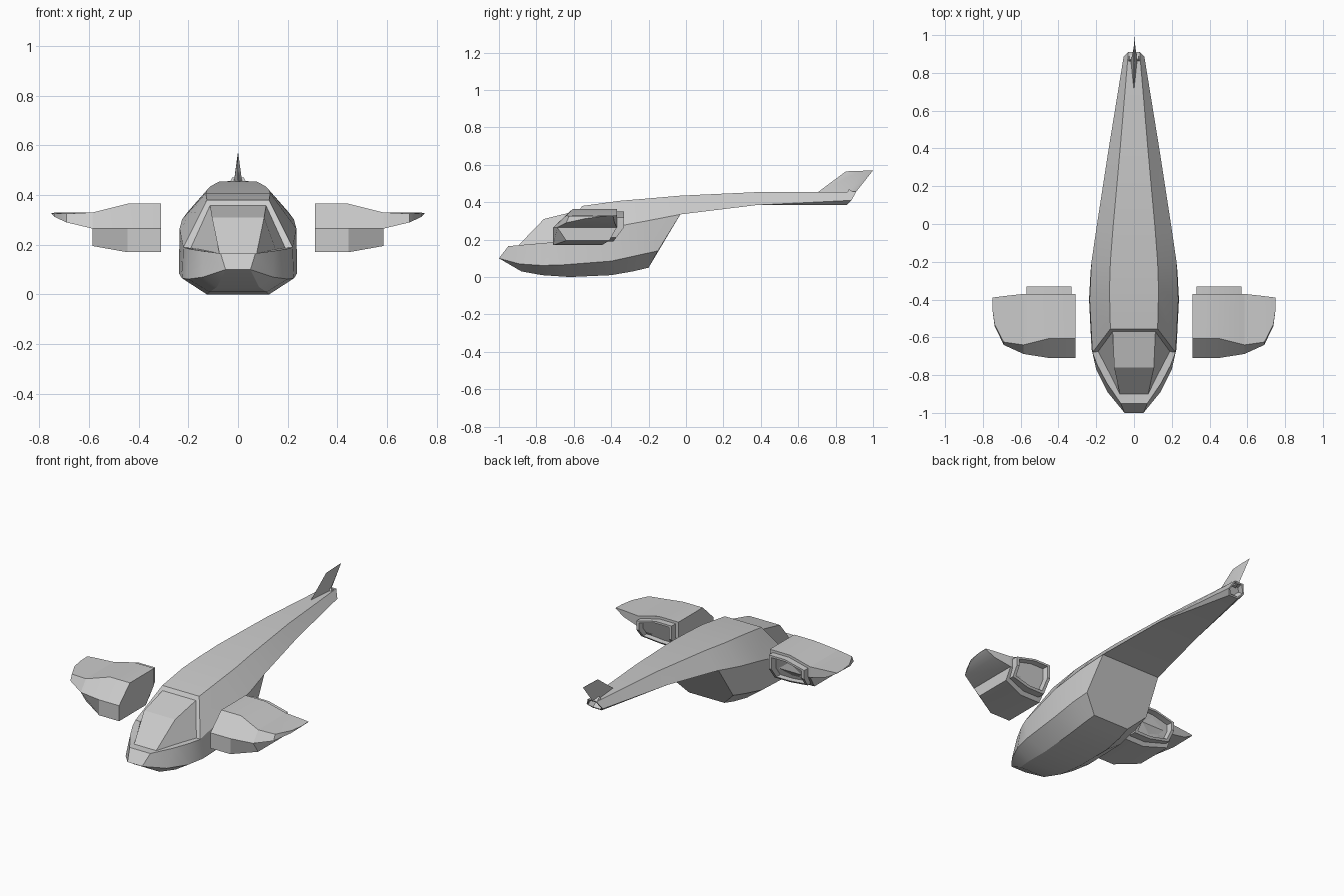
import bpy, bmesh, math
from mathutils import Vector

if "Cube" in bpy.data.objects:
    bpy.data.objects.remove(bpy.data.objects["Cube"])


def finish(bm, name, mirror=False, angle=22):
    bmesh.ops.remove_doubles(bm, verts=bm.verts, dist=0.0005)
    bmesh.ops.recalc_face_normals(bm, faces=bm.faces)
    me = bpy.data.meshes.new(name)
    bm.to_mesh(me)
    bm.free()
    ob = bpy.data.objects.new(name, me)
    bpy.context.collection.objects.link(ob)
    if mirror:
        ob.modifiers.new("Mirror", 'MIRROR').use_mirror_merge = False
    bpy.ops.object.select_all(action='DESELECT')
    ob.select_set(True)
    bpy.context.view_layer.objects.active = ob
    bpy.ops.object.shade_smooth_by_angle(angle=math.radians(angle))
    return ob


def poly(bm, pts):
    bm.faces.new([bm.verts.new(p) for p in pts])


def flip(p):
    return (-p[0], p[1], p[2])


def both(bm, pts):
    """One face on each side of the centre plane."""
    poly(bm, pts)
    poly(bm, [flip(p) for p in reversed(pts)])


def strip(bm, a, b):
    """Mirrored strips of quads between two rails."""
    for i in range(len(a) - 1):
        both(bm, [a[i], a[i + 1], b[i + 1], b[i]])


def span(bm, a):
    """Quads crossing the centre plane along one rail."""
    for p, q in zip(a, a[1:]):
        poly(bm, [p, q, flip(q), flip(p)])


def loft(name, rings, start=True, end=True, mirror=True):
    bm = bmesh.new()
    vr = [[bm.verts.new(p) for p in r] for r in rings]
    n = len(vr[0])
    for a, b in zip(vr, vr[1:]):
        for i in range(n):
            j = (i + 1) % n
            bm.faces.new([a[i], a[j], b[j], b[i]])
    if start:
        bm.faces.new(vr[0][::-1])
    if end:
        bm.faces.new(vr[-1])
    return finish(bm, name, mirror)


# Fuselage rails (right half), nose to tail
side = [(.07, -.95, .165), (.145, -.84, .175), (.195, -.745, .183), (.22, -.68, .19),
        (.235, -.4, .265), (.225, -.2, .302), (.2, -.03, .335), (.137, .38, .385), (.055, .885, .41)]
chine = [(.05, -1, .10), (.14, -.89, .07), (.2, -.77, .062), (.225, -.66, .065),
         (.238, -.4, .085), (.23, -.25, .118), (.215, -.15, .14)]
keel = [(.05, -1, .10), (.085, -.88, .03), (.115, -.77, .01), (.125, -.62, 0),
        (.135, -.4, .01), (.13, -.28, .031), (.12, -.2, .05)]
sill = [(.075, -.9, .165), (.113, -.823, .173), (.152, -.746, .181), (.19, -.675, .187)]
top = [(.125, -.555, .38), (.13, -.35, .408), (.125, -.2, .42),
       (.112, -.03, .435), (.075, .38, .454), (.03, .91, .456)]
under = [side[6], side[7], (.03, .86, .385)]
glass_mid, glass_top = (.105, -.76, .31), (.113, -.57, .357)

bm = bmesh.new()
strip(bm, side[:7], chine)
strip(bm, chine, keel)
span(bm, keel)
strip(bm, side[:4], sill)
strip(bm, side[3:], top)
span(bm, top)
poly(bm, [side[0], sill[0], flip(sill[0]), flip(side[0])])        # nose deck
poly(bm, [side[0], chine[0], flip(chine[0]), flip(side[0])])      # nose face
rear = [side[6], chine[6], keel[6]]
poly(bm, rear + [flip(p) for p in reversed(rear)])                # rear plate
span(bm, under)                                                   # boom underside
strip(bm, side[7:], under[1:])
both(bm, [side[3], sill[3], glass_top, top[0]])                   # cockpit arch
span(bm, [top[0], glass_top])
tail = [top[-1], side[-1], under[-1]]
poly(bm, tail + [flip(p) for p in reversed(tail)])                # tail end
bmesh.ops.remove_doubles(bm, verts=bm.verts, dist=0.0005)
bmesh.ops.recalc_face_normals(bm, faces=bm.faces)
end = [f for f in bm.faces if f.calc_center_median().y > .85]
bmesh.ops.inset_region(bm, faces=end, thickness=.01)
bmesh.ops.inset_region(bm, faces=end, thickness=.003, depth=-.04)
finish(bm, "fuselage")

# Cockpit glass
bm = bmesh.new()
span(bm, [sill[0], glass_mid, glass_top])
both(bm, sill + [glass_top, glass_mid])
finish(bm, "cockpit_glass", angle=10)

# Tail fin
loft("tail_fin", [
    [(0, .70, .45), (.017, .86, .45), (0, .905, .45), (-.017, .86, .45)],
    [(0, .855, .565), (.001, .94, .568), (0, 1, .57), (-.001, .94, .568)]], mirror=False)

# Engine pods: (y, z) profiles placed along x
inner = [(-.71, .17), (-.71, .265), (-.605, .365), (-.37, .365), (-.37, .265), (-.45, .17)]
outer = [(-.64, .195), (-.688, .265), (-.64, .33), (-.37, .33), (-.37, .265), (-.41, .195)]
loft("engine_pod", [[(x, y, z) for y, z in prof]
                    for x, prof in ((.31, inner), (.445, inner), (.585, outer))])

# Winglets tapering outward from the pods
wing = [(.585, [(-.688, .265), (-.64, .33), (-.37, .33), (-.37, .265)]),
        (.69, [(-.64, .29), (-.625, .325), (-.382, .33), (-.382, .29)]),
        (.738, [(-.54, .312), (-.53, .325), (-.388, .329), (-.388, .318)]),
        (.75, [(-.45, .324), (-.45, .326), (-.39, .328), (-.39, .325)])]
loft("winglet", [[(x, y, z) for y, z in prof] for x, prof in wing], start=False)

# Exhaust nozzles following the bent rear face of each pod
outline = [(.33, .35), (.44, .35), (.57, .318), (.57, .265), (.565, .21), (.44, .19), (.33, .19), (.33, .265)]


def nozzle_ring(y, scale):
    c = Vector((.45, .268))
    pts = [c + (Vector(p) - c) * scale for p in outline]
    return [(p.x, y - max(0, .265 - p.y) * .75, p.y) for p in pts]


loft("exhaust_nozzle", [nozzle_ring(-.40, 1), nozzle_ring(-.332, 1),
                        nozzle_ring(-.332, .85), nozzle_ring(-.365, .8)], start=False)
